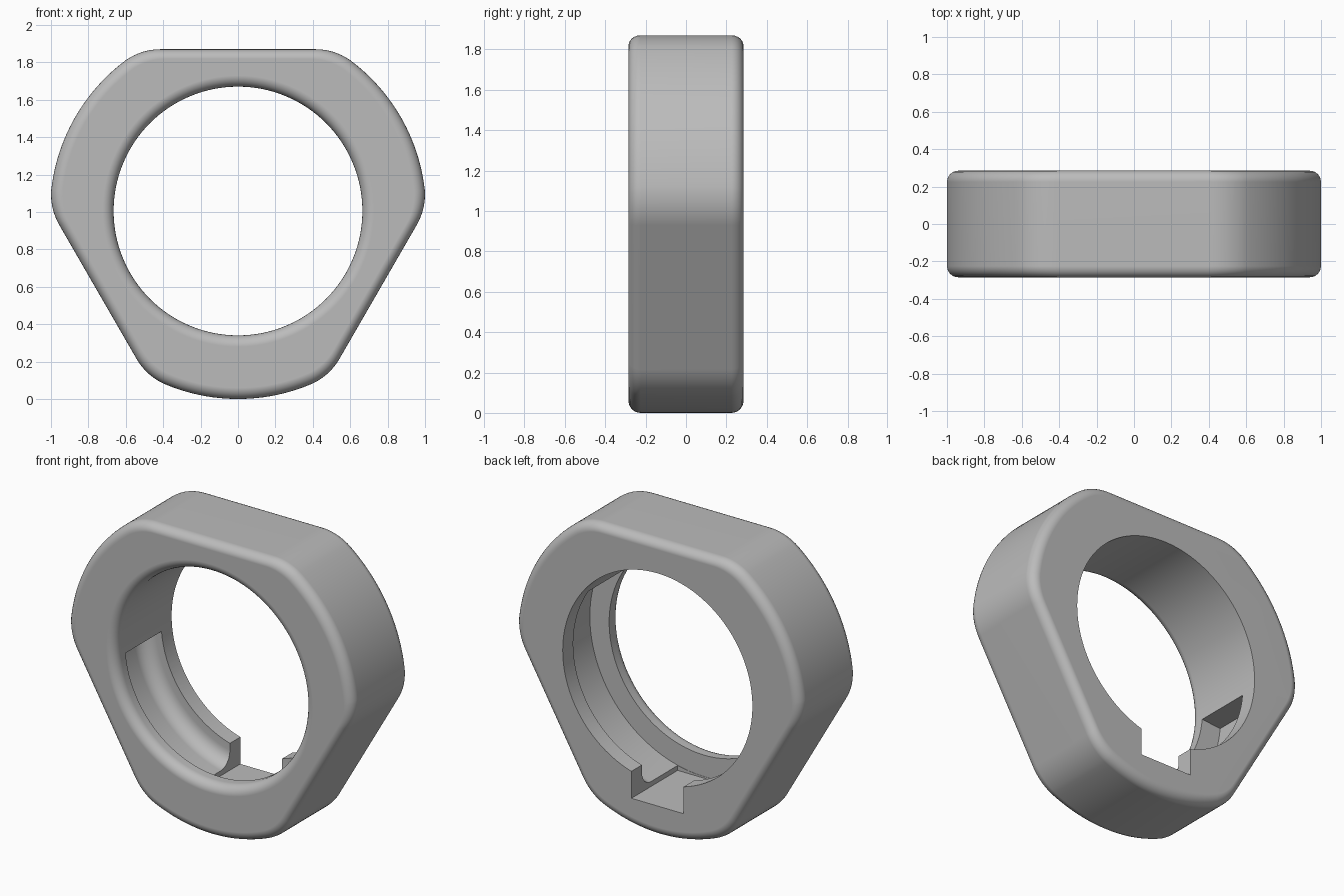
import bpy, bmesh
from math import sin, cos, pi, radians, acos, sqrt
from mathutils import Vector

cube = bpy.data.objects.get("Cube")
if cube:
    bpy.data.objects.remove(cube, do_unlink=True)

CZ = 1.005        # height of the ring axis
R = 1.005         # outer radius
FLAT = 0.865      # distance of the three flats from the axis
HALF = 0.285      # half thickness
BORE = 0.665
EDGE = 0.06       # edge rounding


def loft(name, rings):
    """Closed solid through a list of point loops, capped at both ends."""
    bm = bmesh.new()
    loops = [[bm.verts.new((x, y, z + CZ)) for x, y, z in ring] for ring in rings]
    n = len(loops[0])
    for a, b in zip(loops, loops[1:]):
        for i in range(n):
            j = (i + 1) % n
            bm.faces.new((a[i], a[j], b[j], b[i]))
    bm.faces.new(loops[0])
    bm.faces.new(loops[-1])
    bmesh.ops.recalc_face_normals(bm, faces=bm.faces)
    mesh = bpy.data.meshes.new(name)
    bm.to_mesh(mesh)
    bm.free()
    obj = bpy.data.objects.new(name, mesh)
    bpy.context.collection.objects.link(obj)
    return obj


def polar(r, a):
    return Vector((r * cos(a), r * sin(a)))


def outline():
    """Circle with three flats and softened corners."""
    pts = []
    half = acos(FLAT / R)
    soft = 0.1
    for k in range(3):
        mid = radians(90 + 120 * k)
        nxt = mid + radians(120)
        side = polar(1, mid + pi / 2)
        side2 = polar(1, nxt + pi / 2)
        corner, corner2 = polar(R, mid + half), polar(R, nxt - half)
        a0, a1 = mid + half + soft / R, nxt - half - soft / R
        steps = 8
        start, end = corner - side * soft, polar(R, a0)
        for i in range(steps):
            t = i / steps
            pts.append(start * (1 - t) ** 2 + corner * 2 * t * (1 - t) + end * t * t)
        for i in range(24):
            pts.append(polar(R, a0 + (a1 - a0) * i / 24))
        start, end = polar(R, a1), corner2 + side2 * soft
        for i in range(steps + 1):
            t = i / steps
            pts.append(start * (1 - t) ** 2 + corner2 * 2 * t * (1 - t) + end * t * t)
    return pts


# Ring body with rounded outer edges
shape = outline()
arc = [i * pi / 12 for i in range(7)]
sections = [(-HALF + EDGE * (1 - sin(t)), 1 - EDGE * (1 - cos(t))) for t in reversed(arc)]
sections = [(-HALF + EDGE * (1 - cos(t)), 1 - EDGE * (1 - sin(t))) for t in arc]
sections += [(-y, s) for y, s in reversed(sections)]
body = loft("ring_body", [[(p.x * s, y, p.y * s) for p in shape] for y, s in sections])

# Bore cutter, flared at the front for a rounded lip
bore = [(-0.4, BORE + EDGE)]
bore += [(-HALF + EDGE * (1 - cos(t)), BORE + EDGE * (1 - sin(t))) for t in arc]
bore += [(0.4, BORE)]
circle = [2 * pi * i / 128 for i in range(128)]
bore_cutter = loft("bore_cutter", [[(r * cos(a), y, r * sin(a)) for a in circle] for y, r in bore])

# Inner groove cutter with a hollow fillet against the rear lip
FLOOR, GF, GB, FIL = 0.8, -0.18, 0.18, 0.09
groove = [(0.6, GF), (FLOOR, GF)]
groove += [(FLOOR - FIL * (1 - cos(t)), GB - FIL * (1 - sin(t))) for t in arc]
groove += [(0.6, GB)]
a0, a1 = radians(185), radians(393)
sweep = [a0 + (a1 - a0) * i / 72 for i in range(73)]
groove_cutter = loft("groove_cutter", [[(r * cos(a), y, r * sin(a)) for r, y in groove] for a in sweep])

# Entry notch cutter, open at the back
W = 0.183
notch_cutter = loft("notch_cutter", [
    [(-W, y, -0.81), (W, y, -0.81), (W, y, -0.5), (-W, y, -0.5)] for y in (GF + 0.002, 0.4)])

bpy.context.view_layer.objects.active = body
for cutter in (bore_cutter, groove_cutter, notch_cutter):
    cutter.hide_render = True
    mod = body.modifiers.new("cut", "BOOLEAN")
    mod.operation = "DIFFERENCE"
    mod.solver = "EXACT"
    mod.object = cutter
    bpy.ops.object.modifier_apply(modifier=mod.name)
    bpy.data.objects.remove(cutter, do_unlink=True)

# Grey material
grey = bpy.data.materials.new("plain_grey")
grey.use_nodes = True
colour = (0.5, 0.5, 0.5, 1)
grey.diffuse_color = colour
grey.node_tree.nodes["Principled BSDF"].inputs["Base Color"].default_value = colour
body.data.materials.clear()
body.data.materials.append(grey)

# Smooth curves, sharp slot edges
for o in bpy.context.selected_objects:
    o.select_set(False)
body.select_set(True)
bpy.ops.object.shade_smooth_by_angle(angle=radians(30))
weighted = body.modifiers.new("weighted_normals", "WEIGHTED_NORMAL")
weighted.keep_sharp = True
